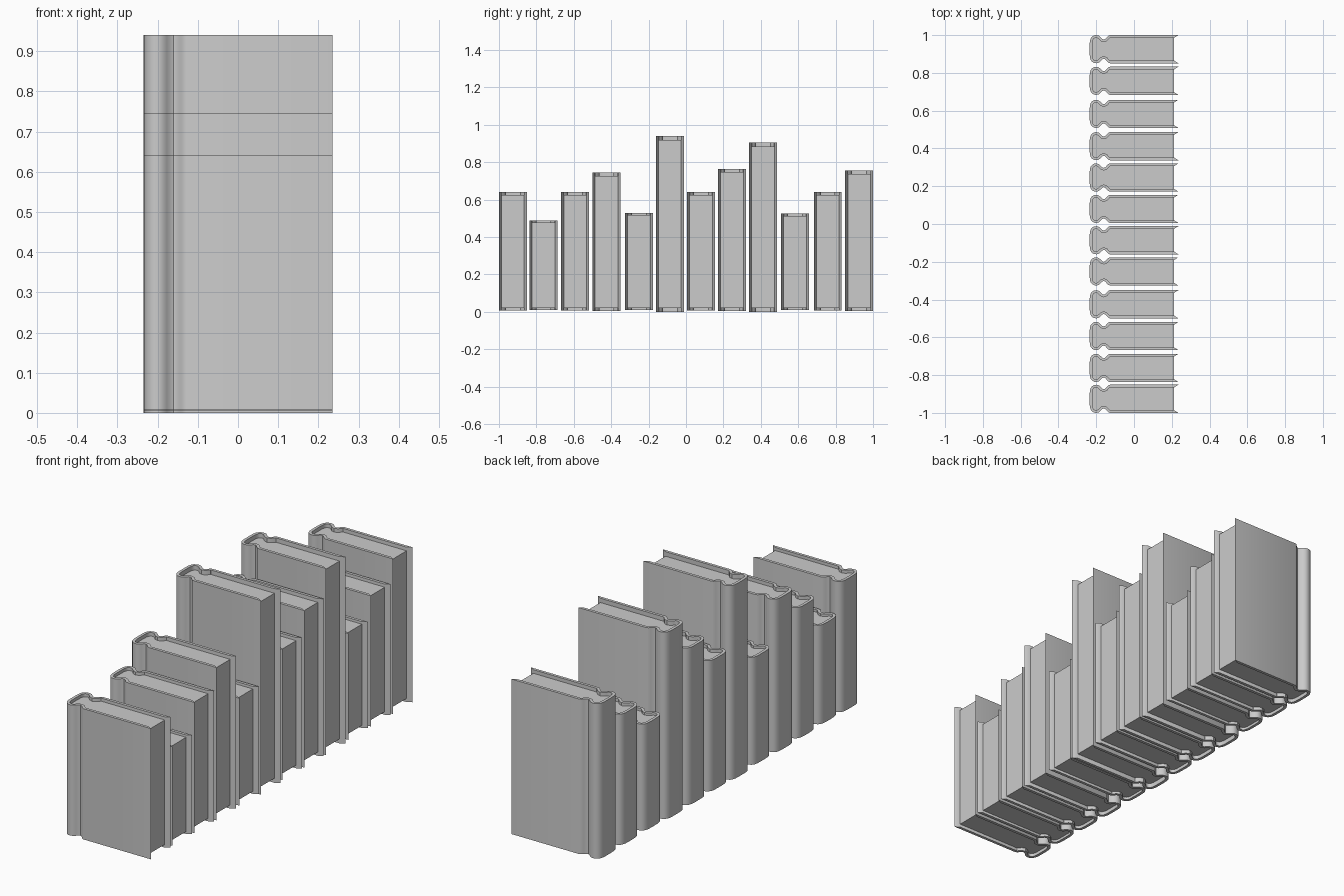
import bpy, bmesh
from mathutils import Vector

if "Cube" in bpy.data.objects:
    bpy.data.objects.remove(bpy.data.objects["Cube"])

# (centre y, top z) of every book on the row
BOOKS = [(-0.9255, 0.64), (-0.762, 0.49), (-0.593, 0.64), (-0.425, 0.745),
         (-0.251, 0.53), (-0.086, 0.94), (0.080, 0.64), (0.246, 0.765),
         (0.412, 0.905), (0.583, 0.525), (0.758, 0.64), (0.9255, 0.755)]
THICK = 0.014
FORE = 0.235      # cover fore edge
PAGE_END = 0.213  # page fore edge
PAGE_BASE = 0.022

# half of the outer cover outline: rounded spine, hinge groove, flat board
HALF = [(-0.235, 0.018), (-0.234, 0.040), (-0.230, 0.056), (-0.222, 0.067),
        (-0.210, 0.0735), (-0.197, 0.0745), (-0.186, 0.071), (-0.177, 0.063),
        (-0.168, 0.054), (-0.160, 0.051), (-0.152, 0.054), (-0.144, 0.063),
        (-0.136, 0.071), (-0.128, 0.0745), (FORE, 0.0745)]


def outline():
    top = [Vector(p) for p in HALF]
    return [Vector((p.x, -p.y)) for p in reversed(top)] + top


def offset(pts, dist, end_x):
    """Inset the open outline, ending both boards at end_x."""
    out = []
    for i, p in enumerate(pts):
        a, b = pts[max(i - 1, 0)], pts[min(i + 1, len(pts) - 1)]
        t = (b - a).normalized()
        out.append(p + Vector((t.y, -t.x)) * dist)
    out[0].x = out[-1].x = end_x
    return out


def prism(name, pts, z0, z1, y, strip=False):
    """Extrude a closed outline; strip=True caps an inner/outer loop pair with quads."""
    bm = bmesh.new()
    lo = [bm.verts.new((p.x, p.y, z0)) for p in pts]
    hi = [bm.verts.new((p.x, p.y, z1)) for p in pts]
    n = len(pts)
    for i in range(n):
        j = (i + 1) % n
        bm.faces.new((lo[i], lo[j], hi[j], hi[i]))
    for ring in (lo, hi):
        if strip:
            for i in range(n // 2 - 1):
                bm.faces.new((ring[i], ring[i + 1], ring[n - 2 - i], ring[n - 1 - i]))
        else:
            bm.faces.new(ring)
    bmesh.ops.recalc_face_normals(bm, faces=bm.faces)
    me = bpy.data.meshes.new(name)
    bm.to_mesh(me)
    bm.free()
    ob = bpy.data.objects.new(name, me)
    ob.location.y = y
    bpy.context.collection.objects.link(ob)
    bpy.ops.object.select_all(action='DESELECT')
    ob.select_set(True)
    bpy.context.view_layer.objects.active = ob
    bpy.ops.object.shade_smooth_by_angle(angle=0.6)
    return ob


outer = outline()
cover = outer + list(reversed(offset(outer, THICK, PAGE_END)))
pages = offset(outer, THICK * 0.9, PAGE_END)

for k, (y, top) in enumerate(BOOKS, 1):
    # taller books have a proportionally larger cover overhang
    lip = 0.0234 * top
    prism(f"book_cover_{k}", cover, PAGE_BASE - lip, top, y, strip=True)
    prism(f"book_pages_{k}", pages, PAGE_BASE, top - lip, y)
